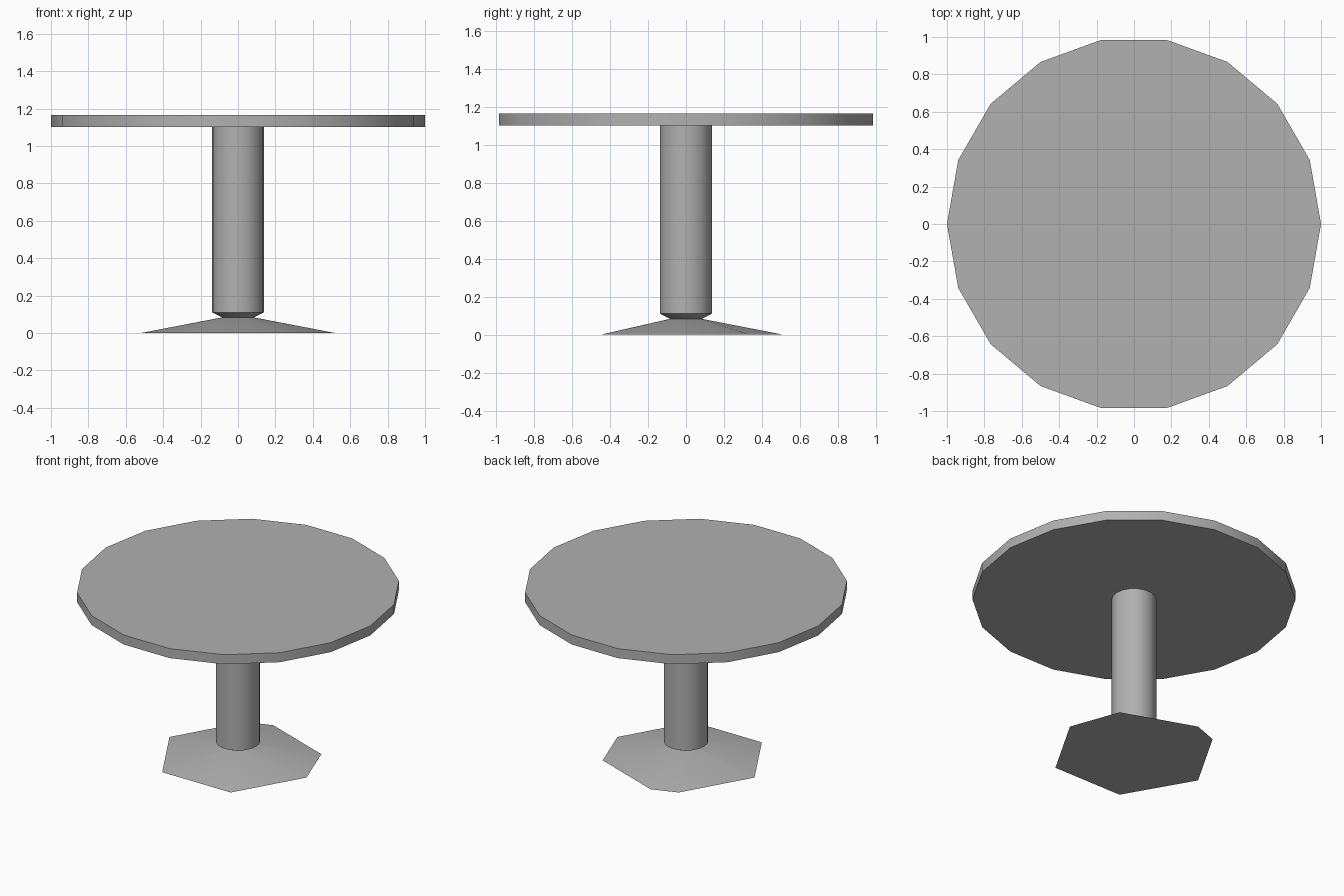
import bpy, bmesh
from math import cos, sin, radians

if "Cube" in bpy.data.objects:
    bpy.data.objects.remove(bpy.data.objects["Cube"])

STEPS = range(0, 360, 20)  # 18-sided rings

# Dark grey shared by all parts
grey = bpy.data.materials.new("dark_grey")
grey.diffuse_color = (0.44, 0.44, 0.44, 1)
grey.use_nodes = True
grey.node_tree.nodes["Principled BSDF"].inputs["Base Color"].default_value = grey.diffuse_color


def ring(bm, r, z, angles=STEPS):
    return [bm.verts.new((r * cos(radians(a)), r * sin(radians(a)), z)) for a in angles]


def finish(bm, name, angle=30):
    bmesh.ops.recalc_face_normals(bm, faces=bm.faces)
    mesh = bpy.data.meshes.new(name)
    bm.to_mesh(mesh)
    bm.free()
    mesh.materials.append(grey)
    ob = bpy.data.objects.new(name, mesh)
    bpy.context.collection.objects.link(ob)
    bpy.ops.object.select_all(action='DESELECT')
    ob.select_set(True)
    bpy.context.view_layer.objects.active = ob
    bpy.ops.object.shade_smooth_by_angle(angle=radians(angle))


def lathe(name, profile):
    """Closed turned part from (radius, height) pairs."""
    bm = bmesh.new()
    rings = [ring(bm, r, z) for r, z in profile]
    n = len(STEPS)
    for lo, hi in zip(rings, rings[1:]):
        for i in range(n):
            j = (i + 1) % n
            bm.faces.new((lo[i], lo[j], hi[j], hi[i]))
    bm.faces.new(rings[0])
    bm.faces.new(rings[-1])
    finish(bm, name)


# Round top and its column with a tapered neck
lathe("tabletop", [(1.0, 1.1), (1.0, 1.165)])
lathe("column", [(0.085, 0.083), (0.138, 0.11), (0.138, 1.1)])

# Irregular seven-cornered foot sloping up to the neck
bm = bmesh.new()
ring(bm, 0.518, 0.0, (0, 40, 100, 120, 180, 240, 300))
ring(bm, 0.085, 0.083)
bmesh.ops.convex_hull(bm, input=bm.verts)
bmesh.ops.dissolve_limit(bm, angle_limit=radians(0.5), verts=bm.verts, edges=bm.edges)
finish(bm, "foot")
